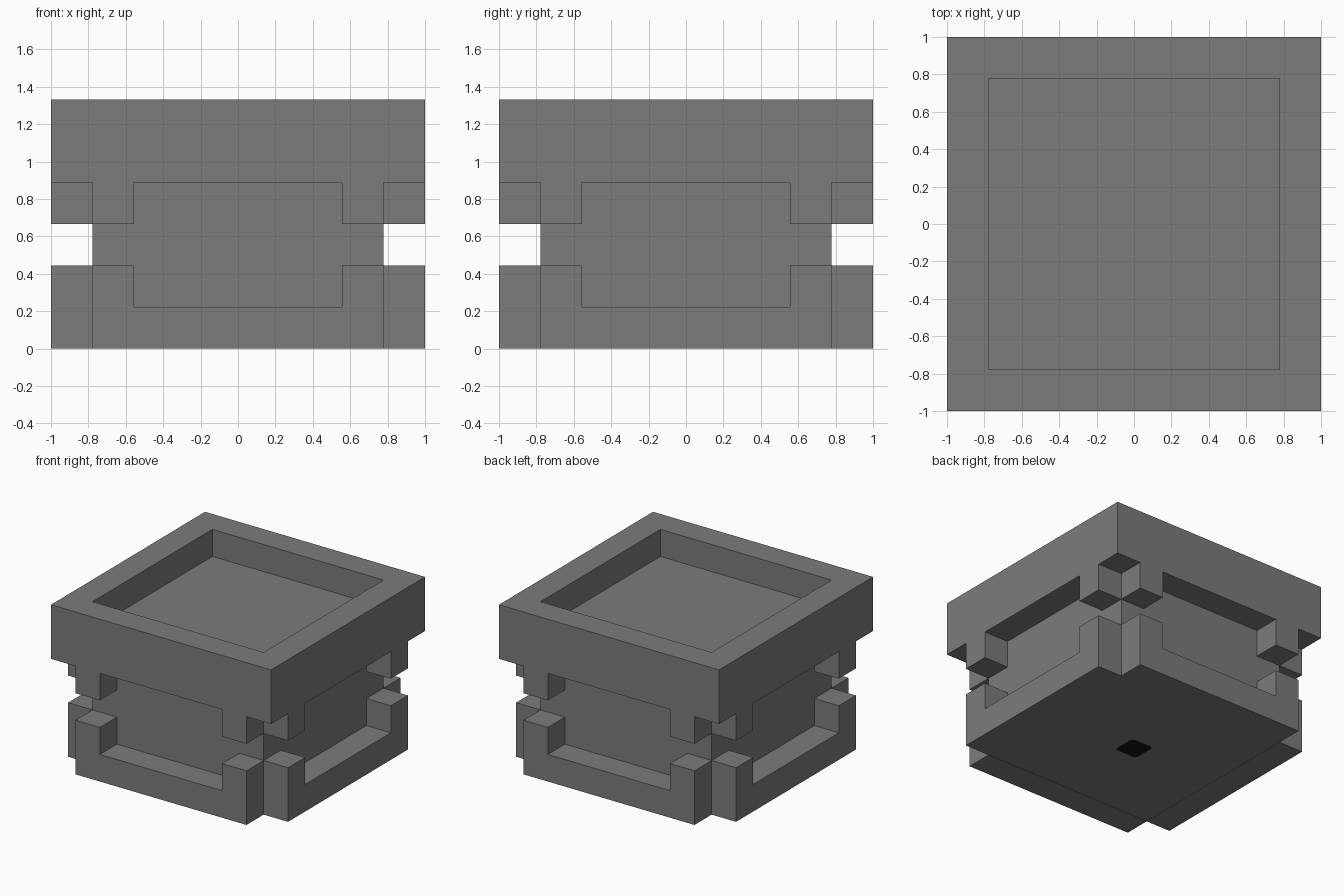
import bpy
import bmesh
from mathutils import Matrix, Vector

old = bpy.data.objects.get("Cube")
if old:
    bpy.data.objects.remove(old, do_unlink=True)

U = 2 / 9  # block unit: the model is nine units wide and six tall


def make_material(name, colour):
    mat = bpy.data.materials.new(name)
    mat.use_nodes = True
    mat.diffuse_color = colour
    mat.node_tree.nodes["Principled BSDF"].inputs["Base Color"].default_value = colour
    return mat


def make_object(name, bm, mat):
    mesh = bpy.data.meshes.new(name)
    bm.to_mesh(mesh)
    bm.free()
    mesh.materials.append(mat)
    obj = bpy.data.objects.new(name, mesh)
    bpy.context.collection.objects.link(obj)
    return obj


def box(bm, low, high):
    low, high = Vector(low), Vector(high)
    place = Matrix.Translation((low + high) / 2) @ Matrix.Diagonal((high - low).to_4d())
    return bmesh.ops.create_cube(bm, size=1, matrix=place)["verts"]


stone = make_material("grey stone", (0.2, 0.2, 0.2, 1))
dark = make_material("near black", (0.006, 0.006, 0.007, 1))

# Square core
bm = bmesh.new()
box(bm, (-3.5 * U, -3.5 * U, 0.002), (3.5 * U, 3.5 * U, 4 * U))
make_object("core", bm, stone)

# Top slab with a sunken tray
bm = bmesh.new()
box(bm, (-1, -1, 4 * U), (1, 1, 6 * U))
top = max(bm.faces, key=lambda f: f.calc_center_median().z)
bmesh.ops.inset_region(bm, faces=[top], thickness=U, use_even_offset=True)
tray = bmesh.ops.extrude_discrete_faces(bm, faces=[top])["faces"][0]
bmesh.ops.translate(bm, verts=tray.verts, vec=(0, 0, -U))
bmesh.ops.recalc_face_normals(bm, faces=bm.faces)
make_object("tray_top", bm, stone)


def side_prism(name, outline, turn):
    """Extrude an x-z outline one unit out from a side of the core."""
    bm = bmesh.new()
    face = bm.faces.new([bm.verts.new((x * U, -1, z * U)) for x, z in outline])
    out = bmesh.ops.extrude_face_region(bm, geom=[face])["geom"]
    moved = [v for v in out if isinstance(v, bmesh.types.BMVert)]
    bmesh.ops.translate(bm, verts=moved, vec=(0, U, 0))
    bmesh.ops.recalc_face_normals(bm, faces=bm.faces)
    bmesh.ops.rotate(bm, verts=bm.verts, matrix=Matrix.Rotation(turn, 3, "Z"))
    make_object(name, bm, stone)


# Each side: a U-shaped lower frame and two hanging corner blocks
half = [(2.5, 1), (2.5, 2), (3.5, 2), (3.5, 0)]
lower = half + [(-x, z) for x, z in reversed(half)]
hanging = [(2.5, 3), (3.5, 3), (3.5, 4), (2.5, 4)]
for i, side in enumerate(("front", "left", "back", "right")):
    turn = i * 1.5707963
    side_prism(side + "_lower_frame", lower, turn)
    side_prism(side + "_hanging_block_a", hanging, turn)
    side_prism(side + "_hanging_block_b", [(-x, z) for x, z in hanging], turn)

# Small dark plate under the middle, with cut corners
bm = bmesh.new()
box(bm, (-0.1, -0.1, 0), (0.1, 0.1, 0.006))
uprights = [e for e in bm.edges if abs(e.verts[0].co.z - e.verts[1].co.z) > 0.001]
bmesh.ops.bevel(bm, geom=uprights, offset=0.025, segments=2, profile=0.5, affect="EDGES")
make_object("underside_plate", bm, dark)
